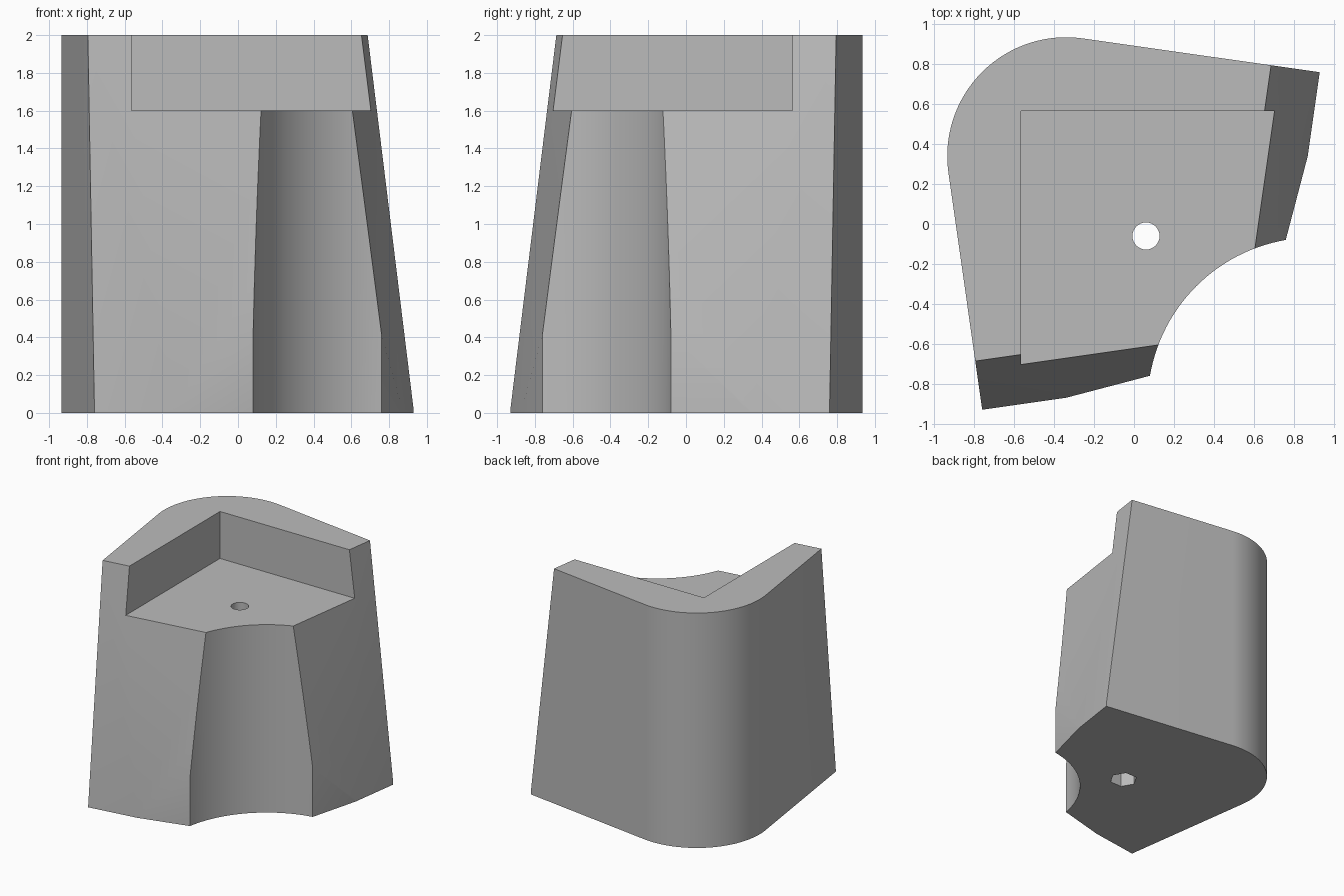
import bpy
import bmesh
from math import radians, cos, sin
from mathutils import Vector

cube = bpy.data.objects.get("Cube")
if cube:
    bpy.data.objects.remove(cube, do_unlink=True)

HEIGHT = 2.0
FLOOR = 1.6        # pocket floor height
WALL = 0.565       # pocket wall offset
HOLE = (0.06, -0.06)

gray = bpy.data.materials.new("plain_gray")
gray.use_nodes = True
color = (0.5, 0.5, 0.5, 1)
gray.diffuse_color = color
gray.node_tree.nodes["Principled BSDF"].inputs["Base Color"].default_value = color


def arc(cx, cy, r, start, end, steps):
    angles = [radians(start + (end - start) * i / steps) for i in range(steps + 1)]
    return [(cx + r * cos(a), cy + r * sin(a)) for a in angles]


def mirror(p):
    """Reflect across the diagonal symmetry line y = -x."""
    return (-p[1], -p[0])


def prism(name, points, z0, z1, planes=()):
    """Extrude an outline, then trim it with sloping planes."""
    bm = bmesh.new()
    base = bm.faces.new([bm.verts.new((x, y, z0)) for x, y in points])
    top = bmesh.ops.extrude_face_region(bm, geom=[base], use_keep_orig=True)
    verts = [v for v in top["geom"] if isinstance(v, bmesh.types.BMVert)]
    bmesh.ops.translate(bm, verts=verts, vec=(0, 0, z1 - z0))
    for co, normal in planes:
        cut = bmesh.ops.bisect_plane(bm, geom=bm.verts[:] + bm.edges[:] + bm.faces[:],
                                     plane_co=co, plane_no=normal, clear_outer=True)
        rim = [e for e in cut["geom_cut"] if isinstance(e, bmesh.types.BMEdge)]
        bmesh.ops.holes_fill(bm, edges=rim)
    bmesh.ops.recalc_face_normals(bm, faces=bm.faces[:])
    mesh = bpy.data.meshes.new(name)
    bm.to_mesh(mesh)
    bm.free()
    mesh.materials.append(gray)
    obj = bpy.data.objects.new(name, mesh)
    bpy.context.collection.objects.link(obj)
    return obj


# Half outline: rounded back corner, side corners, concave front notch
half = arc(-0.34, 0.34, 0.595, 135, 81.87, 16)
half += [(0.93, 0.76), (0.87, 0.34)]
half += arc(0.9, -0.9, 0.832, 99.7, 135, 14)
outline = half + [mirror(p) for p in reversed(half[1:-1])]

# Sloping trim planes on the two open sides
slope = Vector((7, -1, 0)).normalized() + Vector((0, 0, 0.124))
side_plane = (Vector((0.932, 0.76, 0)), slope)
front_plane = tuple(Vector((-v.y, -v.x, v.z)) for v in side_plane)
block = prism("corner_block", outline, 0, HEIGHT, (side_plane, front_plane))

# Corner pocket, round through hole and hexagonal recess underneath
pocket = [(-WALL, WALL), (-WALL, -1.5), (1.5, -1.5), (1.5, WALL)]
cutters = [
    prism("pocket_cutter", pocket, FLOOR, HEIGHT + 0.5),
    prism("hole_cutter", arc(*HOLE, 0.068, 0, 360, 32)[:-1], -0.5, HEIGHT + 0.5),
    prism("hex_cutter", arc(*HOLE, 0.11, 0, 360, 6)[:-1], -0.5, 0.4),
]
bpy.ops.object.select_all(action="DESELECT")
bpy.context.view_layer.objects.active = block
block.select_set(True)
for cutter in cutters:
    cutter.hide_render = True
    mod = block.modifiers.new(cutter.name, "BOOLEAN")
    mod.operation = "DIFFERENCE"
    mod.solver = "EXACT"
    mod.object = cutter
    bpy.ops.object.modifier_apply(modifier=mod.name)
    bpy.data.objects.remove(cutter, do_unlink=True)

bpy.ops.object.shade_smooth_by_angle(angle=radians(30))
